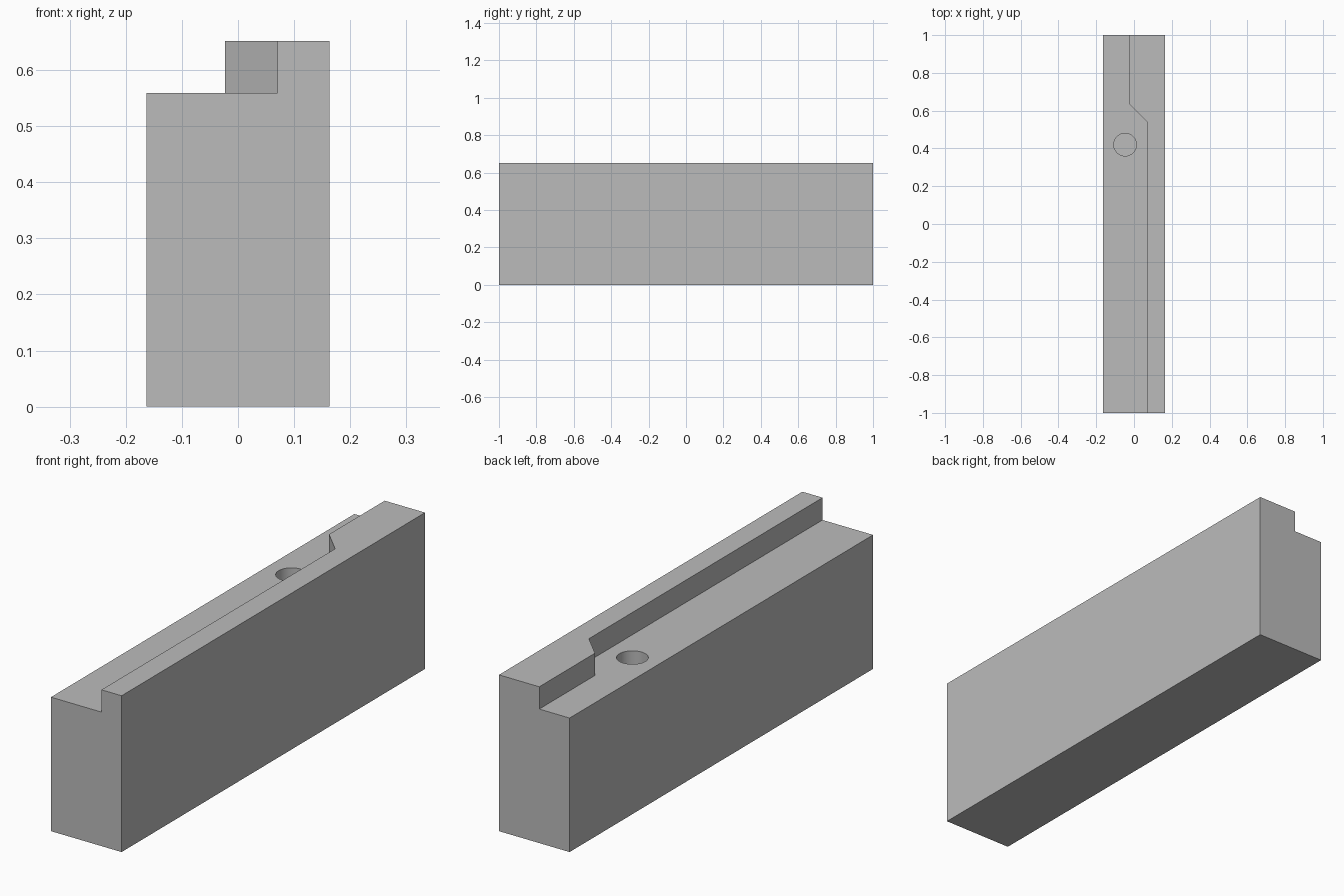
import bpy, bmesh, math

old = bpy.data.objects.get("Cube")
if old:
    bpy.data.objects.remove(old, do_unlink=True)

HALF_W, HEIGHT, LEDGE = 0.163, 0.652, 0.559

grey = bpy.data.materials.new("plain grey")
grey.use_nodes = True
COLOUR = (0.5, 0.5, 0.5, 1)
grey.diffuse_color = COLOUR
grey.node_tree.nodes["Principled BSDF"].inputs["Base Color"].default_value = COLOUR


def prism(name, outline, z0, z1):
    """Extrude a counter-clockwise outline from z0 to z1."""
    bm = bmesh.new()
    base = bm.faces.new([bm.verts.new((x, y, z0)) for x, y in outline])
    top = bmesh.ops.extrude_face_region(bm, geom=[base])["geom"]
    verts = [v for v in top if isinstance(v, bmesh.types.BMVert)]
    bmesh.ops.translate(bm, verts=verts, vec=(0, 0, z1 - z0))
    bmesh.ops.recalc_face_normals(bm, faces=bm.faces)
    mesh = bpy.data.meshes.new(name)
    bm.to_mesh(mesh)
    bm.free()
    mesh.materials.append(grey)
    obj = bpy.data.objects.new(name, mesh)
    bpy.context.collection.objects.link(obj)
    return obj


# Main bar
bar = prism("stepped_bar", [(-HALF_W, -1), (HALF_W, -1), (HALF_W, 1), (-HALF_W, 1)], 0, HEIGHT)

# Ledge cutter with the slanted jog in the rail
ledge = prism("ledge_cutter", [(-0.3, -1.1), (0.07, -1.1), (0.07, 0.54), (-0.023, 0.633),
                               (-0.023, 1.1), (-0.3, 1.1)], LEDGE, HEIGHT + 0.1)

# Blind round hole in the ledge
ring = [math.tau * i / 48 for i in range(48)]
hole = prism("hole_cutter", [(-0.047 + 0.06 * math.cos(a), 0.42 + 0.06 * math.sin(a)) for a in ring],
             0.28, LEDGE + 0.05)

for cutter in (ledge, hole):
    mod = bar.modifiers.new(cutter.name, "BOOLEAN")
    mod.operation = "DIFFERENCE"
    mod.solver = "EXACT"
    mod.object = cutter
    bpy.context.view_layer.objects.active = bar
    bpy.ops.object.modifier_apply(modifier=mod.name)
    bpy.data.objects.remove(cutter, do_unlink=True)

# Smooth hole wall, crisp edges elsewhere
bpy.ops.object.select_all(action="DESELECT")
bar.select_set(True)
bpy.context.view_layer.objects.active = bar
bpy.ops.object.shade_smooth_by_angle(angle=math.radians(30))
